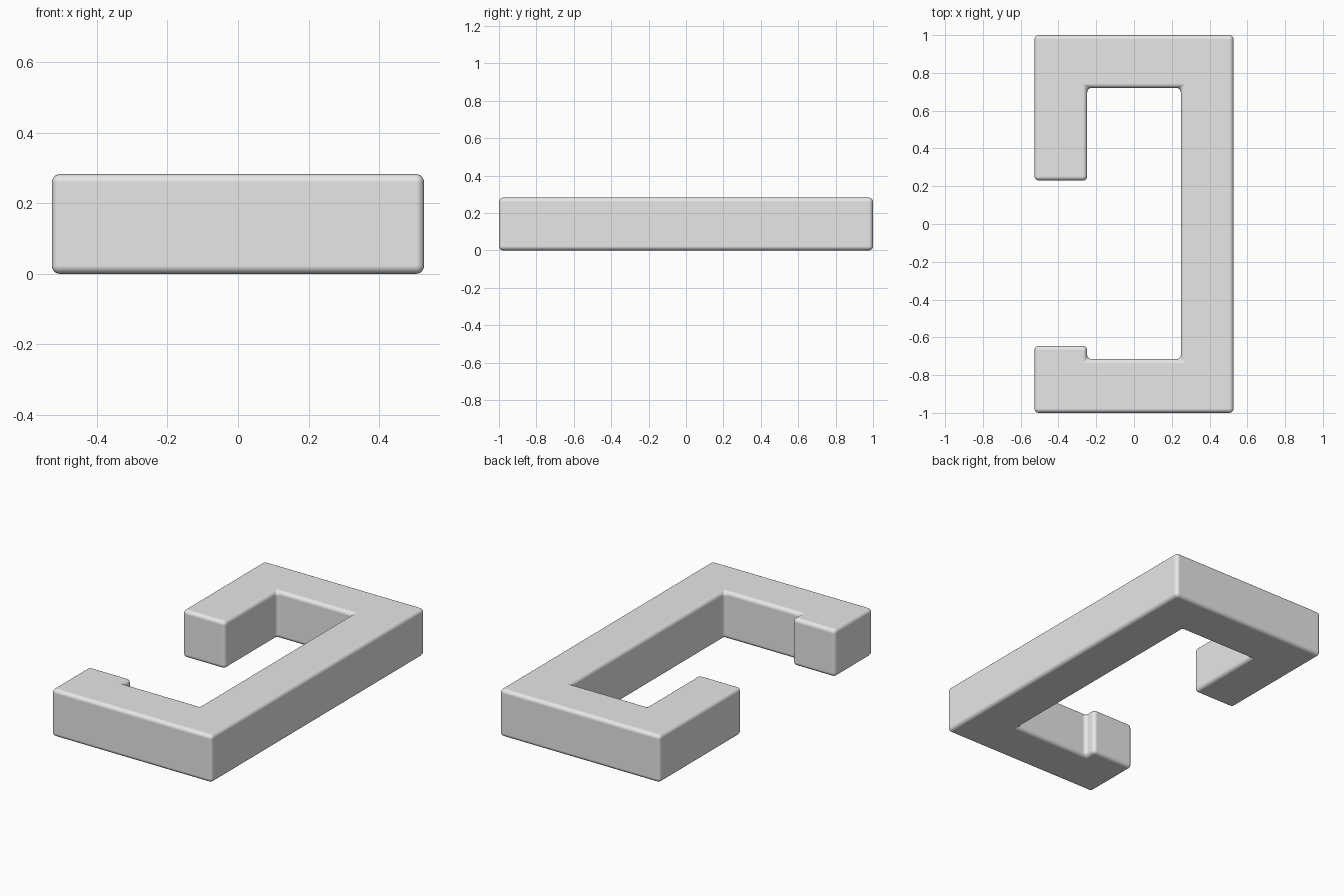
import bpy
import bmesh

cube = bpy.data.objects.get("Cube")
if cube:
    bpy.data.objects.remove(cube, do_unlink=True)

# Plain grey material
grey = bpy.data.materials.new("light_grey")
grey.use_nodes = True
colour = (0.8, 0.8, 0.8, 1)
grey.diffuse_color = colour
for node in grey.node_tree.nodes:
    if node.type == 'BSDF_PRINCIPLED':
        node.inputs["Base Color"].default_value = colour

# Hook outline in plan: long spine, back arm with return, front arm with lip
outer, inner = 0.527, 0.248
height = 0.282
back_inner, back_tip = 0.72, 0.23
front_inner, front_lip = -0.715, -0.645
outline = [
    (-outer, -1), (outer, -1), (outer, 1), (-outer, 1),
    (-outer, back_tip), (-inner, back_tip),
    (-inner, back_inner), (inner, back_inner),
    (inner, front_inner), (-inner, front_inner),
    (-inner, front_lip), (-outer, front_lip),
]

# Extrude the outline into a solid
bm = bmesh.new()
base = bm.faces.new([bm.verts.new((x, y, 0)) for x, y in outline])
extruded = bmesh.ops.extrude_face_region(bm, geom=[base])
top = [v for v in extruded["geom"] if isinstance(v, bmesh.types.BMVert)]
bmesh.ops.translate(bm, verts=top, vec=(0, 0, height))
bmesh.ops.recalc_face_normals(bm, faces=bm.faces)
mesh = bpy.data.meshes.new("hook_bracket")
bm.to_mesh(mesh)
bm.free()
mesh.materials.append(grey)
mesh.shade_smooth()

bracket = bpy.data.objects.new("hook_bracket", mesh)
bpy.context.collection.objects.link(bracket)

# Rounded edges with flat main faces
bevel = bracket.modifiers.new("rounded_edges", 'BEVEL')
bevel.width = 0.023
bevel.segments = 5
bevel.limit_method = 'ANGLE'
bevel.harden_normals = True
